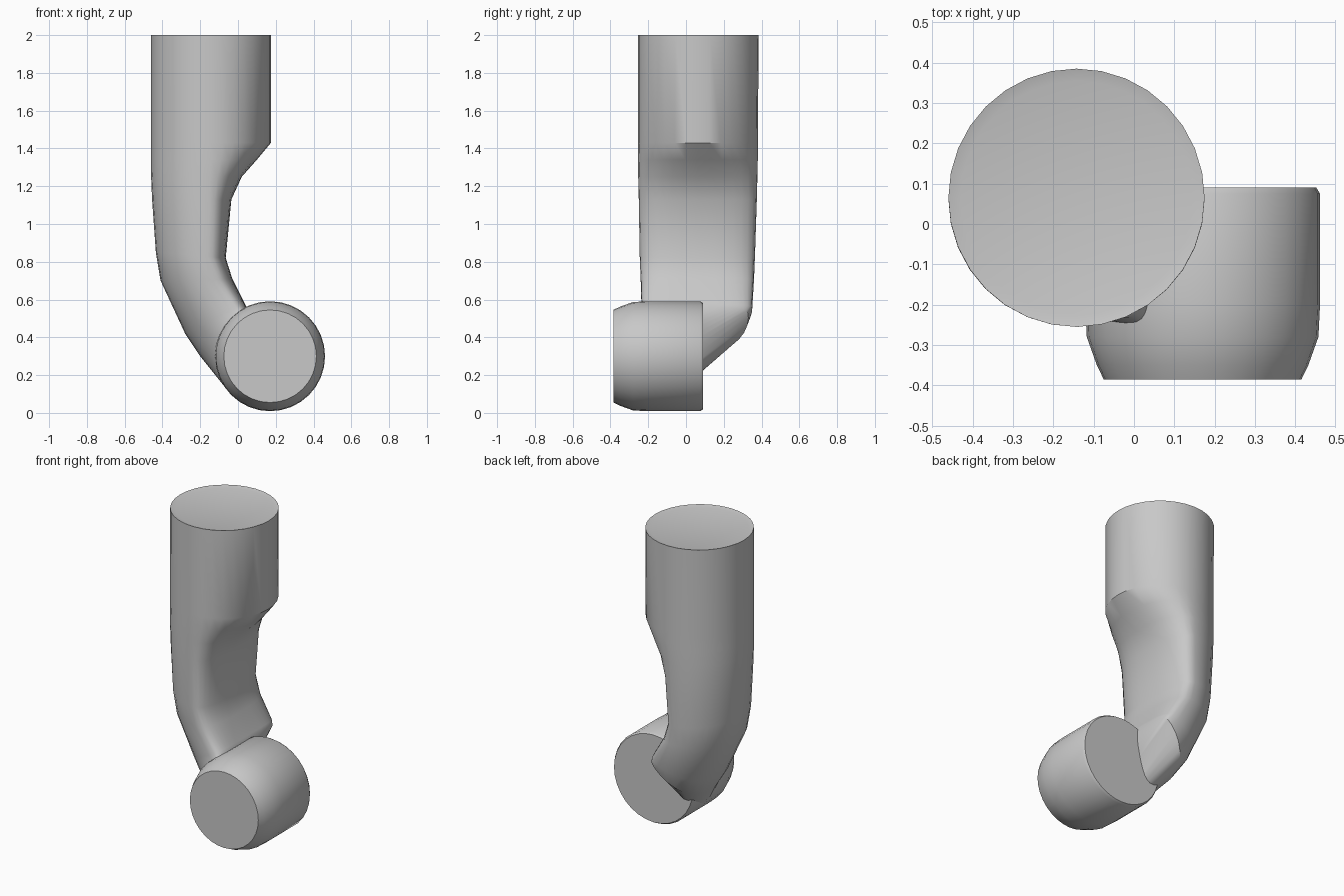
import bpy, bmesh
from math import sin, cos, pi, copysign

cube = bpy.data.objects.get("Cube")
if cube:
    bpy.data.objects.remove(cube)

SIDES = 32

grey = bpy.data.materials.new("light_grey")
grey.use_nodes = True
colour = (0.58, 0.58, 0.58, 1)
grey.diffuse_color = colour
grey.node_tree.nodes["Principled BSDF"].inputs["Base Color"].default_value = colour


def loft(name, rings, cap_inset=0.0):
    """Skin a list of closed rings, cap both ends and smooth the sides."""
    bm = bmesh.new()
    loops = [[bm.verts.new(p) for p in ring] for ring in rings]
    for a, b in zip(loops, loops[1:]):
        for i in range(SIDES):
            j = (i + 1) % SIDES
            bm.faces.new((a[i], a[j], b[j], b[i]))
    first = bm.faces.new(loops[0])
    bm.faces.new(loops[-1])
    bmesh.ops.recalc_face_normals(bm, faces=bm.faces)
    if cap_inset:
        bmesh.ops.inset_region(bm, faces=[first], thickness=cap_inset, depth=-0.008)
    mesh = bpy.data.meshes.new(name)
    bm.to_mesh(mesh)
    bm.free()
    mesh.materials.append(grey)
    obj = bpy.data.objects.new(name, mesh)
    bpy.context.collection.objects.link(obj)
    bpy.ops.object.select_all(action="DESELECT")
    obj.select_set(True)
    bpy.context.view_layer.objects.active = obj
    bpy.ops.object.shade_smooth_by_angle(angle=0.6)
    return obj


def section(left, right, seam, y0, y1, flat):
    """Round outer half and a flattened inner half, meeting at the seam."""
    ring = []
    for i in range(SIDES):
        a = 2 * pi * i / SIDES
        c, s = cos(a), sin(a)
        if c > 0:
            u = seam + (1 - seam) * c ** flat
            s = copysign(abs(s) ** flat, s)
        else:
            u = seam + seam * c
        ring.append((left[0] + u * (right[0] - left[0]),
                     (y0 + y1) / 2 + s * (y1 - y0) / 2,
                     left[1] + u * (right[1] - left[1])))
    return ring


# Arm: round tube on top, scooped inner side, bent toward the joint
arm = [
    ((-0.46, 2.00), (0.175, 2.00), 0.50, -0.255, 0.385, 1),
    ((-0.46, 1.43), (0.175, 1.43), 0.50, -0.255, 0.38, 1),
    ((-0.46, 1.34), (0.10, 1.34), 0.57, -0.255, 0.38, 0.95),
    ((-0.46, 1.25), (0.02, 1.25), 0.65, -0.253, 0.378, 0.9),
    ((-0.455, 1.13), (-0.035, 1.13), 0.72, -0.25, 0.375, 0.85),
    ((-0.435, 0.85), (-0.065, 0.82), 0.74, -0.245, 0.365, 0.8),
    ((-0.41, 0.70), (-0.03, 0.71), 0.72, -0.24, 0.36, 0.7),
    ((-0.28, 0.42), (0.035, 0.58), 0.75, -0.235, 0.35, 0.5),
    ((-0.20, 0.30), (0.045, 0.56), 0.78, -0.25, 0.33, 0.5),
    ((-0.04, 0.10), (0.06, 0.48), 0.60, -0.32, 0.08, 0.8),
]
loft("arm", [section(*s) for s in arm], cap_inset=0.03)

# Joint barrel: cylinder along y with a bevelled front
barrel = [(-0.385, 0.245), (-0.35, 0.262), (-0.28, 0.287), (-0.2, 0.291),
          (0.075, 0.291), (0.09, 0.282)]
loft("joint_barrel", [
    [(0.17 + r * cos(2 * pi * i / SIDES), y, 0.3 + r * sin(2 * pi * i / SIDES))
     for i in range(SIDES)] for y, r in barrel])
